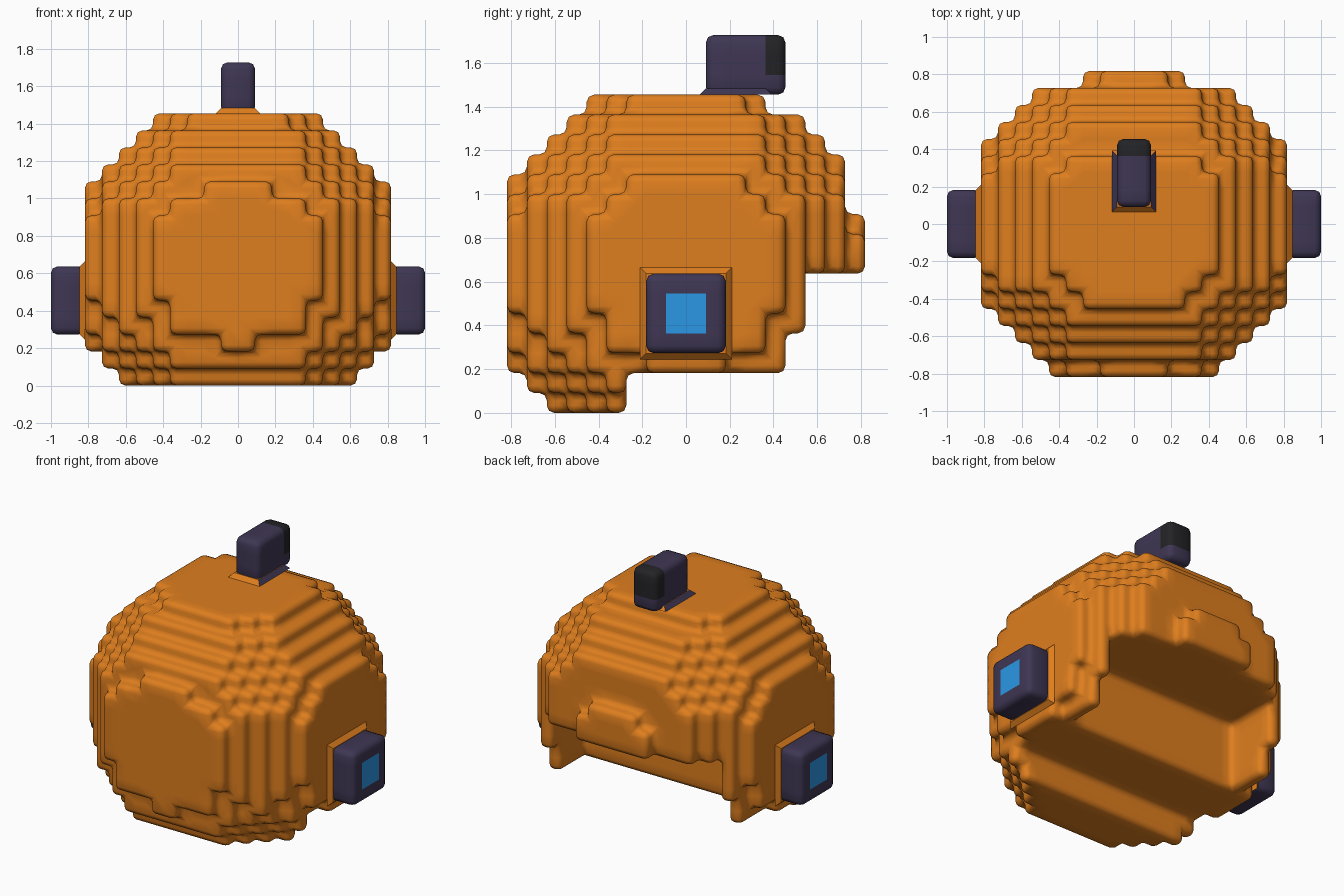
import bpy, bmesh, math
from mathutils import Vector, Matrix

if "Cube" in bpy.data.objects:
    bpy.data.objects.remove(bpy.data.objects["Cube"])

U = 2 / 22          # size of one block
MID = 7 * U         # height of the ball centre


def mat(name, rgb):
    m = bpy.data.materials.new(name)
    m.diffuse_color = (*rgb, 1)
    m.use_nodes = True
    m.node_tree.nodes["Principled BSDF"].inputs["Base Color"].default_value = m.diffuse_color
    return m


ORANGE = mat("orange", (0.73, 0.208, 0.013))
PURPLE = mat("dark purple", (0.049, 0.037, 0.087))
BLACK = mat("near black", (0.017, 0.017, 0.02))
BLUE = mat("bright blue", (0.025, 0.31, 0.78))


def finish(name, bm, mats, bevel=0.0):
    me = bpy.data.meshes.new(name)
    bm.normal_update()
    bm.to_mesh(me)
    bm.free()
    for m in mats:
        me.materials.append(m)
    ob = bpy.data.objects.new(name, me)
    bpy.context.collection.objects.link(ob)
    bpy.context.view_layer.objects.active = ob
    ob.select_set(True)
    if bevel:
        mod = ob.modifiers.new("soft_edges", 'BEVEL')
        mod.width = bevel
        mod.segments = 2
        mod.limit_method = 'ANGLE'
        mod.angle_limit = math.radians(40)
        bpy.ops.object.shade_smooth()
    ob.select_set(False)
    return ob


def blocks(name, cells, mats, rule=None, bevel=0.034):
    """Outer skin of a set of unit blocks; rule(centre, normal) gives the material."""
    bm = bmesh.new()
    verts = {}

    def vert(p):
        if p not in verts:
            verts[p] = bm.verts.new((p[0] * U, p[1] * U, p[2] * U + MID))
        return verts[p]

    for c in cells:
        for axis in range(3):
            for side in (0, 1):
                n = [0, 0, 0]
                n[axis] = 2 * side - 1
                if (c[0] + n[0], c[1] + n[1], c[2] + n[2]) in cells:
                    continue
                corners = []
                for a, b in ((0, 0), (1, 0), (1, 1), (0, 1)):
                    p = list(c)
                    p[axis] += side
                    p[(axis + 1) % 3] += a
                    p[(axis + 2) % 3] += b
                    corners.append(vert(tuple(p)))
                if not side:
                    corners.reverse()
                f = bm.faces.new(corners)
                if rule:
                    f.material_index = rule([v + 0.5 for v in c], n)
    return finish(name, bm, mats, bevel)


def box_cells(x0, x1, y0, y1, z0, z1):
    return {(x, y, z) for x in range(x0, x1) for y in range(y0, y1) for z in range(z0, z1)}


def in_shell(x, y, z):
    a, b, c = (abs(v + 0.5) for v in (x, y, z))
    # stepped ball
    if max(a + b, b + c, a + c) > 13.5:
        return False
    if a * a + b * b + c * c > (97.5 if -5 <= z < 0 else 99):
        return False
    # outlines of the outermost front, back and top plates
    if y == -9 and ((z == -5 and a > 1) or (z == 4 and a > 2)):
        return False
    if y == 8 and (z > 2 or a > (2 if z == 2 else 3)):
        return False
    if z == 8 and y >= 4:
        return False
    # notch at the back and underneath
    if z < -5 and y >= -3:
        return False
    if z < 0 and y >= 6:
        return False
    if z < 0 and y >= 2 and a < 7:
        return False
    return True


# helmet shell
shell = {c for c in box_cells(-9, 9, -9, 9, -7, 9) if in_shell(*c)}
blocks("helmet_shell", shell, [ORANGE])

# ear pods with a blue square on the outer face
for name, x0 in (("right_ear_pod", 9), ("left_ear_pod", -11)):
    blocks(name, box_cells(x0, x0 + 2, -2, 2, -4, 0), [PURPLE, BLUE],
           lambda c, n: int(n[0] != 0 and abs(c[0]) > 10 and abs(c[1]) < 1 and abs(c[2] + 2) < 1))

# top fin with a black rear panel
blocks("top_fin", box_cells(-1, 1, 1, 5, 9, 12), [PURPLE, BLACK],
       lambda c, n: int(c[1] > 4 and c[2] > 10))


def collar(name, mats, sx, sy, place, rule=None):
    """Low flared base, wide at the bottom."""
    bm = bmesh.new()
    g = 0.028
    rings = [[bm.verts.new(place @ Vector((i * (sx + e), j * (sy + e), h)))
              for i, j in ((-1, -1), (1, -1), (1, 1), (-1, 1))]
             for e, h in ((g, 0), (0.001, g))]
    bm.faces.new(rings[0][::-1])
    bm.faces.new(rings[1])
    for k in range(4):
        f = bm.faces.new((rings[0][k], rings[0][(k + 1) % 4],
                          rings[1][(k + 1) % 4], rings[1][k]))
        if rule:
            f.material_index = rule(k)
    finish(name, bm, mats)


# flared bases of fin and pods
collar("fin_base", [ORANGE, PURPLE], U, 1.5 * U,
       Matrix.Translation((0, 2.5 * U, 9 * U + MID)), lambda k: k % 2)
for name, s in (("right_pod_base", 1), ("left_pod_base", -1)):
    collar(name, [ORANGE], 2 * U, 2 * U,
           Matrix.Translation((s * 9 * U, 0, MID - 2 * U)) @ Matrix.Rotation(s * math.pi / 2, 4, 'Y'))
